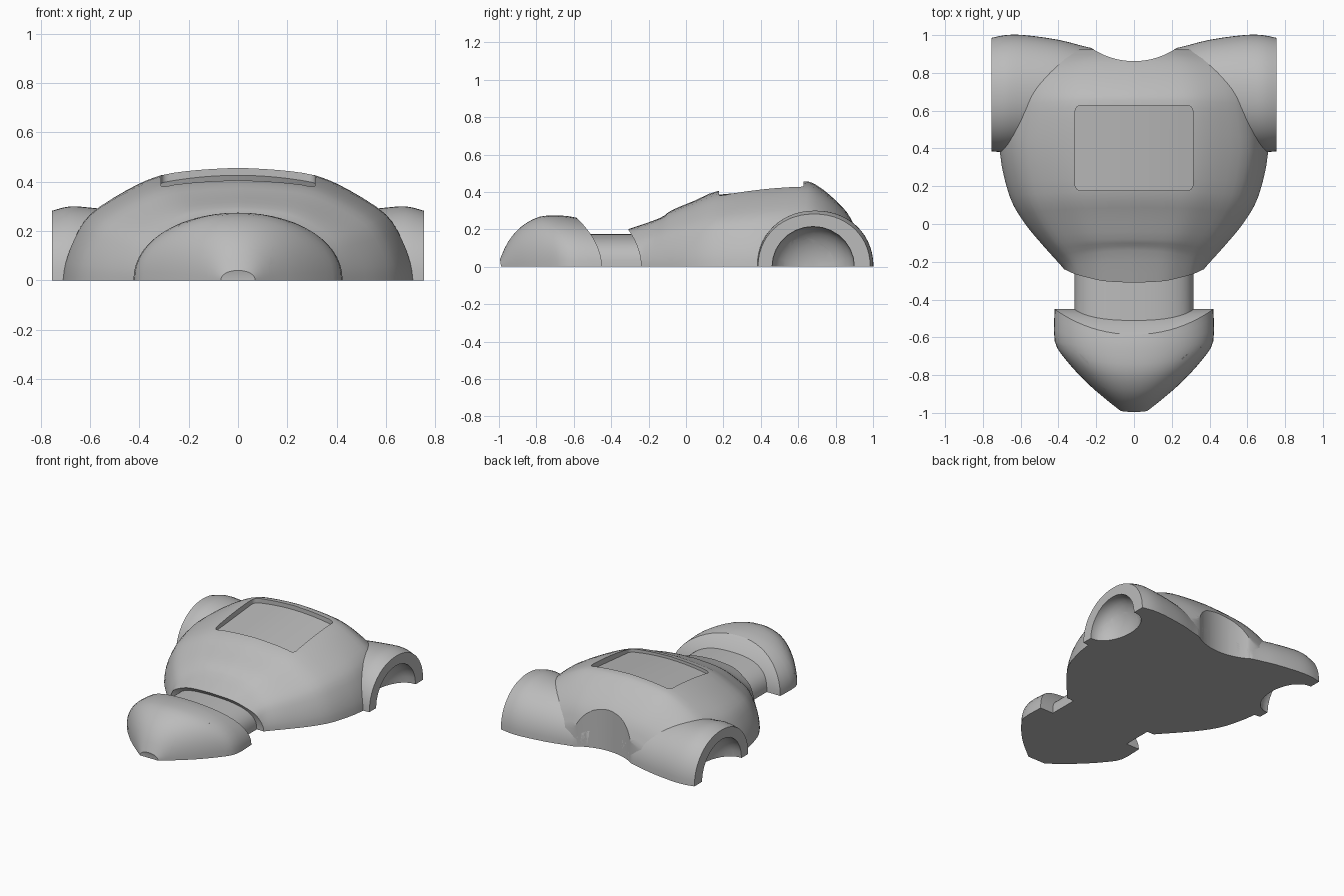
import bpy, bmesh, math
from mathutils import Vector, Matrix

if "Cube" in bpy.data.objects:
    bpy.data.objects.remove(bpy.data.objects["Cube"])

grey = bpy.data.materials.new("plain grey")
grey.use_nodes = True
grey.diffuse_color = (0.5, 0.5, 0.5, 1)
grey.node_tree.nodes["Principled BSDF"].inputs["Base Color"].default_value = (0.5, 0.5, 0.5, 1)


def finish(bm, name):
    bmesh.ops.recalc_face_normals(bm, faces=bm.faces)
    mesh = bpy.data.meshes.new(name)
    bm.to_mesh(mesh)
    bm.free()
    mesh.materials.append(grey)
    obj = bpy.data.objects.new(name, mesh)
    bpy.context.collection.objects.link(obj)
    return obj


def smooth_stations(keys, steps):
    """Catmull-Rom interpolation between the given values."""
    out = []
    last = len(keys) - 1
    for i in range(last):
        a, b, c, d = [Vector(keys[max(0, min(last, i + k))]) for k in (-1, 0, 1, 2)]
        for s in range(steps):
            t = s / steps
            out.append(b + (c - a) * t / 2 + (2 * a - 5 * b + 4 * c - d) * t * t / 2
                       + (3 * b - a - 3 * c + d) * t ** 3 / 2)
    return out + [Vector(keys[-1])]


def mirrored(half):
    return half + [(-x, z) for x, z in reversed(half[:-1])]


def arch(power, count=14):
    """Unit half-superellipse from +x over the top to -x."""
    half = []
    for i in range(count):
        a = math.pi / 2 * i / count
        half.append((math.cos(a) ** (2 / power), math.sin(a) ** (2 / power)))
    return mirrored(half + [(0, 1)])


def loft(name, rings):
    """Skin mirrored arches; the ends are closed with strips from side to side."""
    bm = bmesh.new()
    rows = [[bm.verts.new(p) for p in ring] for ring in rings]
    n = len(rows[0])
    for r, q in zip(rows, rows[1:]):
        for i in range(n):
            j = (i + 1) % n
            bm.faces.new((r[i], r[j], q[j], q[i]))
    for row in (rows[0], rows[-1]):
        for i in range(n // 2):
            strip = [row[i], row[i + 1], row[n - 2 - i], row[n - 1 - i]]
            bm.faces.new(list(dict.fromkeys(strip)))
    return finish(bm, name)


def shell(name, keys, profile, steps=3):
    """Arched hull along y; each key is top y, side y, half width, height."""
    rings = []
    for top, side, w, h in smooth_stations(keys, steps):
        rings.append([(w * x, side + (top - side) * z * z, h * z) for x, z in profile])
    return loft(name, rings)


def socket_cutter(centre, direction, radius, height, depth):
    """Arched tunnel with a rounded inner end."""
    bm = bmesh.new()
    bmesh.ops.create_uvsphere(bm, u_segments=28, v_segments=16, radius=1)
    for v in bm.verts:
        r = math.hypot(v.co.x, v.co.y)
        if v.co.z > 0.01:
            if r > 0.01:
                v.co.x /= r
                v.co.y /= r
            v.co.z = 0.05 + 0.4 * v.co.z
        else:
            v.co.z *= depth
        v.co.x *= radius
        v.co.y *= height
    d = Vector(direction).normalized()
    up = Vector((0, 0, 1))
    turn = Matrix((up.cross(d), up, d)).transposed().to_4x4()
    bm.transform(Matrix.Translation(centre) @ turn)
    return finish(bm, "cutter")


def cut(obj, cutters):
    """Subtract each cutter, moving to the next solver if one leaves the part whole."""
    for c in cutters:
        before = len(obj.data.vertices)
        for solver in ("MANIFOLD", "EXACT", "FLOAT"):
            mod = obj.modifiers.new("cut", "BOOLEAN")
            mod.operation = "DIFFERENCE"
            mod.solver = solver
            mod.object = c
            bpy.context.view_layer.update()
            done = obj.evaluated_get(bpy.context.evaluated_depsgraph_get())
            mesh = bpy.data.meshes.new_from_object(done)
            obj.modifiers.clear()
            if len(mesh.vertices) not in (0, before):
                obj.data = mesh
                break


# Main torso shell, front lip to back
half = smooth_stations([(1, 0), (.985, .16), (.935, .38), (.845, .60), (.65, .80),
                        (.46, .93), (.24, .98), (0, 1)], 3)
torso = shell("torso_shell", [
    (-.31, -.24, .37, .20), (-.14, -.21, .395, .26), (-.08, -.11, .485, .30),
    (.05, .01, .583, .355), (.17, .15, .66, .405), (.40, .38, .71, .44),
    (.62, .58, .69, .457), (.70, .70, .665, .435), (.80, .80, .62, .355),
    (.88, .87, .53, .265), (.925, .925, .38, .17)], mirrored([tuple(p) for p in half]))

# Neck sleeve and front socket block
neck = shell("neck", [(-.62, -.55, .315, .175), (-.2, -.2, .315, .175)], arch(2.6), 1)
front = shell("front_socket_block", [
    (-.585, -.45, .42, .262), (-.66, -.62, .42, .273), (-.78, -.72, .36, .268),
    (-.88, -.84, .25, .215), (-.95, -.935, .14, .135), (-.995, -.99, .07, .04)], arch(2.1))

# Rear side sockets, arched across x
sides = []
for name, s in (("left_socket", 1), ("right_socket", -1)):
    rings = []
    for x, c, r, h in smooth_stations([
            (.10, .68, .23, .22), (.24, .68, .255, .245), (.40, .69, .285, .275),
            (.58, .695, .305, .293), (.68, .69, .31, .30), (.755, .685, .30, .282)], 3):
        rings.append([(s * x, c + r * u, h * z) for u, z in arch(2.1)])
    sides.append(loft(name, rings))

# Socket hollows
side_cuts = [socket_cutter((s * .74, .68, 0), (s, 0, 0), .22, .215, .14) for s in (1, -1)]
front_cuts = [socket_cutter((s * .235, -.757, 0), (s * .73, -.68, 0), .215, .22, .125)
              for s in (1, -1)]

# Concave notch at the back
bm = bmesh.new()
bmesh.ops.create_cone(bm, cap_ends=True, segments=96, radius1=.4, radius2=.4, depth=2,
                      matrix=Matrix.Translation((0, 1.262, 0)))
notch = finish(bm, "cutter")

# Rounded panel recess with a gently arched floor
bm = bmesh.new()
bmesh.ops.create_cube(bm, size=1)
upright = [e for e in bm.edges if abs(e.verts[0].co.z - e.verts[1].co.z) > .5]
for v in bm.verts:
    v.co = Vector((v.co.x * .624, .402 + v.co.y * .45, v.co.z))
bmesh.ops.bevel(bm, geom=upright, offset=.03, segments=4, profile=.5, affect="EDGES")
for k in range(-5, 6):
    bmesh.ops.bisect_plane(bm, geom=bm.verts[:] + bm.edges[:] + bm.faces[:],
                           plane_co=(k * .05, 0, 0), plane_no=(1, 0, 0))
for v in bm.verts:
    if v.co.z < 0:
        v.co.z = .385 + .09 * (v.co.y - .17) - .03 * (v.co.x / .31) ** 2
    else:
        v.co.z = .7
recess = finish(bm, "cutter")

cut(torso, side_cuts + [notch, recess])
cut(front, front_cuts)
for side, hollow in zip(sides, side_cuts):
    cut(side, [hollow, notch])
for c in side_cuts + front_cuts + [notch, recess]:
    bpy.data.objects.remove(c)

# Smooth shading with crisp rims
for obj in [torso, neck, front] + sides:
    bpy.ops.object.select_all(action="DESELECT")
    obj.select_set(True)
    bpy.context.view_layer.objects.active = obj
    bpy.ops.object.shade_smooth_by_angle(angle=math.radians(32))
